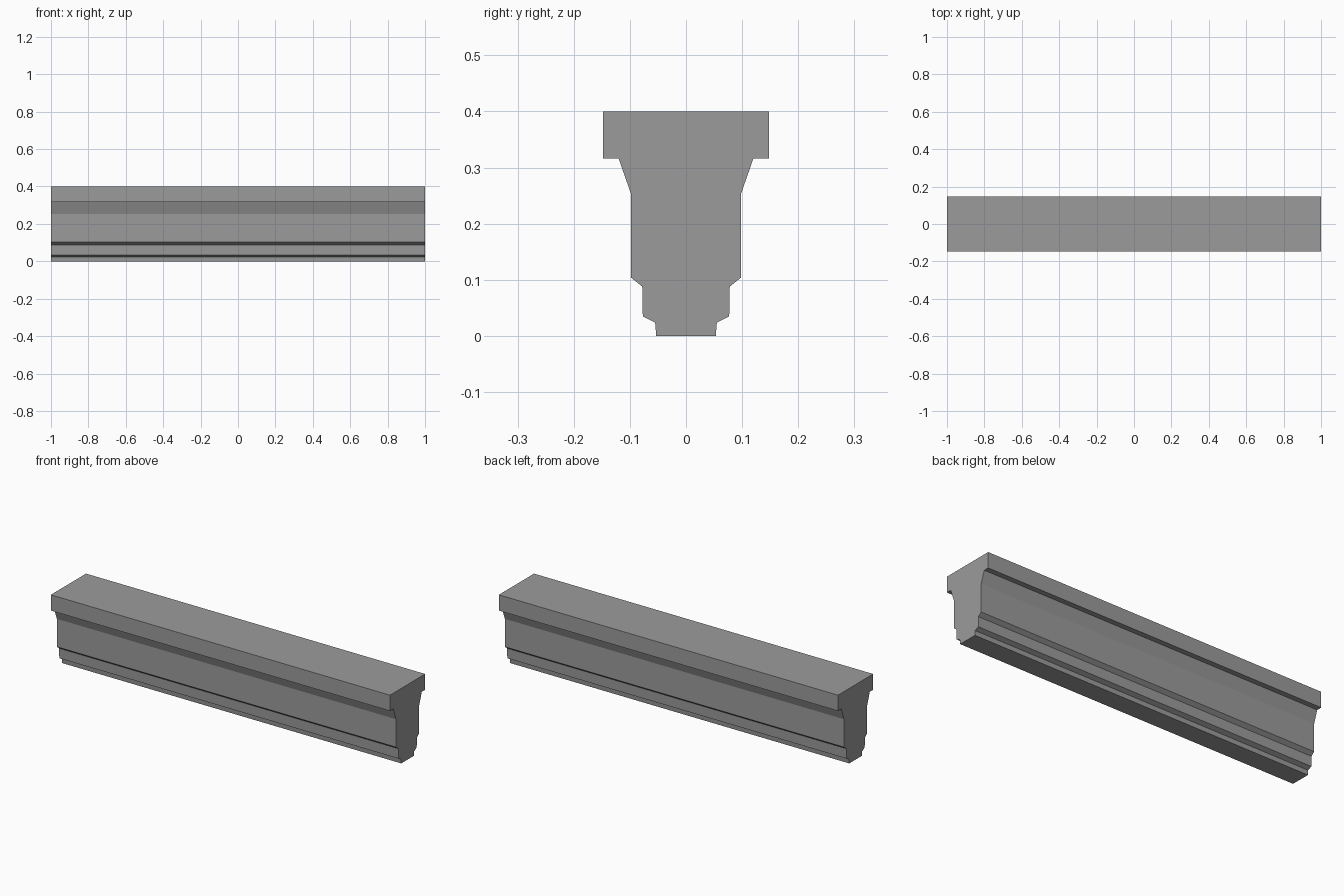
import bpy
import bmesh

default = bpy.data.objects.get("Cube")
if default:
    bpy.data.objects.remove(default, do_unlink=True)

# Plain stone grey
stone = bpy.data.materials.new("stone_grey")
stone.use_nodes = True
colour = (0.33, 0.33, 0.33, 1)
stone.diffuse_color = colour
stone.node_tree.nodes["Principled BSDF"].inputs["Base Color"].default_value = colour

# Half profile of the moulded beam: (half width, height), base to top
half_profile = [
    (0.053, 0.0), (0.055, 0.024),       # foot
    (0.077, 0.035), (0.078, 0.088),     # lower fillet
    (0.098, 0.104), (0.098, 0.253),     # main face
    (0.120, 0.316),                     # splayed neck
    (0.148, 0.316), (0.148, 0.4),       # top slab
]
HALF_LENGTH = 1.0


def extrude_profile(name, half, half_length, material):
    """Mirror the half profile and sweep it along x."""
    outline = half + [(-y, z) for y, z in reversed(half)]
    bm = bmesh.new()
    cap = bm.faces.new([bm.verts.new((-half_length, y, z)) for y, z in outline])
    swept = bmesh.ops.extrude_face_region(bm, geom=[cap], use_keep_orig=True)
    moved = [g for g in swept["geom"] if isinstance(g, bmesh.types.BMVert)]
    bmesh.ops.translate(bm, verts=moved, vec=(2 * half_length, 0, 0))
    bmesh.ops.recalc_face_normals(bm, faces=bm.faces)
    mesh = bpy.data.meshes.new(name)
    bm.to_mesh(mesh)
    bm.free()
    mesh.materials.append(material)
    obj = bpy.data.objects.new(name, mesh)
    bpy.context.collection.objects.link(obj)
    return obj


extrude_profile("moulded_beam", half_profile, HALF_LENGTH, stone)
